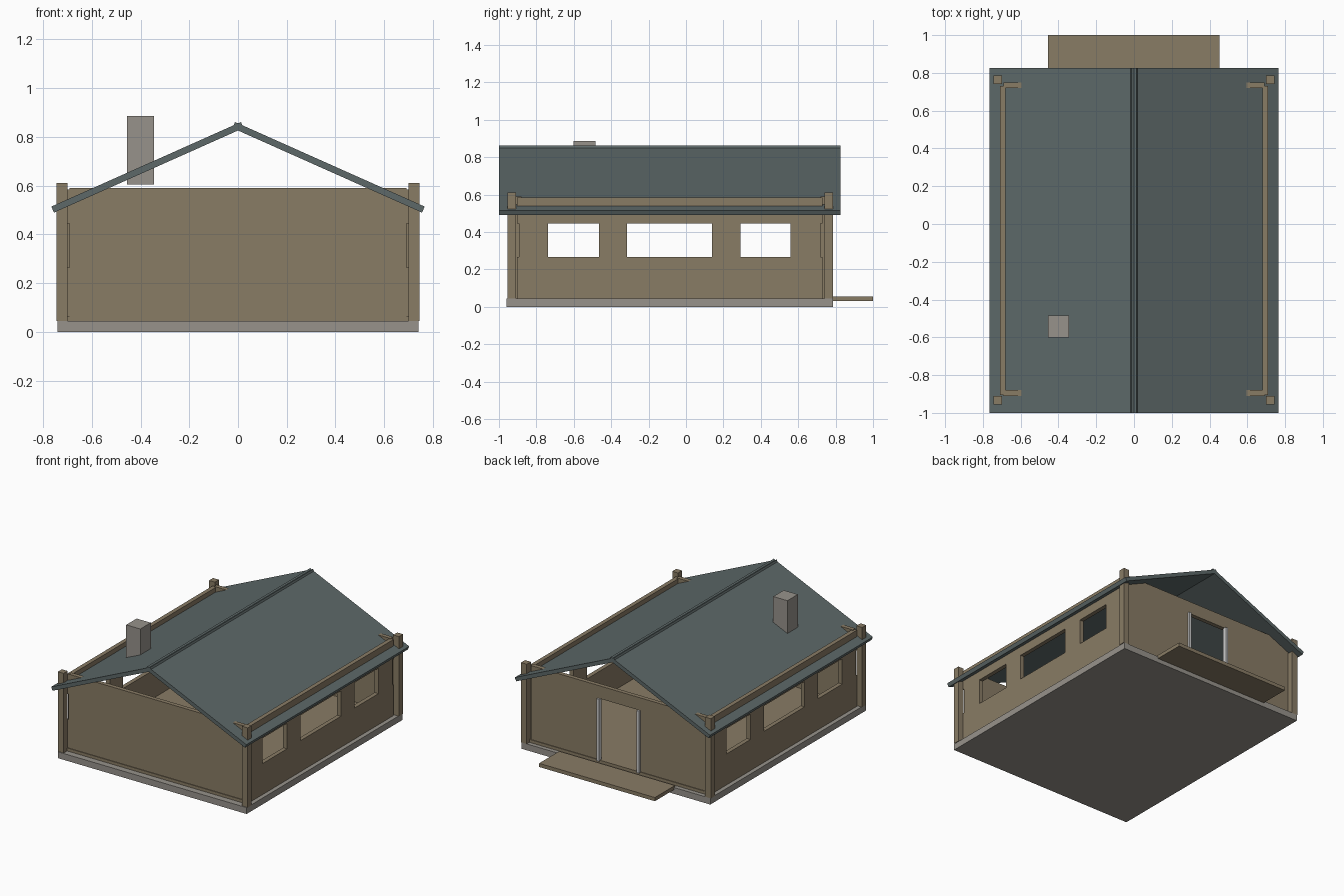
import bpy, bmesh
from math import atan2
from mathutils import Vector

if "Cube" in bpy.data.objects:
    bpy.data.objects.remove(bpy.data.objects["Cube"])


def material(name, rgb):
    m = bpy.data.materials.new(name)
    m.diffuse_color = (*rgb, 1)
    m.use_nodes = True
    m.node_tree.nodes["Principled BSDF"].inputs["Base Color"].default_value = m.diffuse_color
    return m


WOOD = material("timber", (0.25, 0.20, 0.13))
ROOF = material("roof_sheet", (0.11, 0.14, 0.14))
STONE = material("stone", (0.31, 0.29, 0.26))
TRIM = material("pale_trim", (0.55, 0.55, 0.53))


def extrude_profile(name, points, y0, y1, mat):
    """Extrude an x-z outline from y0 to y1."""
    bm = bmesh.new()
    face = bm.faces.new([bm.verts.new((x, y0, z)) for x, z in points])
    res = bmesh.ops.extrude_face_region(bm, geom=[face])
    verts = [v for v in res["geom"] if isinstance(v, bmesh.types.BMVert)]
    bmesh.ops.translate(bm, verts=verts, vec=(0, y1 - y0, 0))
    bmesh.ops.recalc_face_normals(bm, faces=bm.faces)
    mesh = bpy.data.meshes.new(name)
    bm.to_mesh(mesh)
    bm.free()
    ob = bpy.data.objects.new(name, mesh)
    bpy.context.collection.objects.link(ob)
    mesh.materials.append(mat)
    return ob


def box(name, x, y, z, mat=WOOD):
    pts = [(x[0], z[0]), (x[1], z[0]), (x[1], z[1]), (x[0], z[1])]
    return extrude_profile(name, pts, y[0], y[1], mat)


# Base and floor
box("foundation", (-0.74, 0.74), (-0.96, 0.785), (0, 0.045), STONE)
box("floor", (-0.70, 0.70), (-0.915, 0.755), (0.045, 0.066))

# Front wall, back wall in two halves with a door header
box("front_wall", (-0.692, 0.692), (-0.91, -0.88), (0.066, 0.59))
box("door_header", (-0.167, 0.167), (0.72, 0.75), (0.50, 0.59))

# Parts repeated on both sides
for side, s in (("left", -1), ("right", 1)):
    def span(a, b):
        return tuple(sorted((s * a, s * b)))

    box(f"back_wall_{side}", span(0.167, 0.692), (0.72, 0.75), (0.066, 0.59))
    box(f"door_jamb_{side}", span(0.147, 0.167), (0.735, 0.765), (0.06, 0.50), TRIM)

    # Side wall: lower panel, top rail and window piers
    wx = span(0.68, 0.71)
    box(f"side_wall_{side}", wx, (-0.904, 0.73), (0.045, 0.265))
    box(f"top_rail_{side}", wx, (-0.904, 0.73), (0.445, 0.585))
    for i, y in enumerate([(-0.893, -0.737), (-0.465, -0.315), (0.14, 0.292), (0.56, 0.718)]):
        box(f"window_pier_{side}_{i + 1}", wx, y, (0.265, 0.445))

    # Corner posts rising through the eaves
    for end, y in (("front", (-0.955, -0.91)), ("back", (0.74, 0.785))):
        box(f"corner_post_{side}_{end}", span(0.70, 0.745), y, (0.045, 0.61))

    # Roof slab, crossing the other one at the ridge
    eave, ridge = Vector((s * 0.766, 0.514)), Vector((-s * 0.012, 0.861))
    d = (ridge - eave).normalized()
    down = Vector((d.y, -d.x)) * 0.027
    if down.y > 0:
        down = -down
    extrude_profile(f"roof_{side}", [eave, ridge, ridge + down, eave + down], -1.0, 0.825, ROOF)

# Chimney and door deck
box("chimney", (-0.456, -0.345), (-0.602, -0.485), (0.605, 0.885), STONE)
box("deck", (-0.456, 0.452), (0.775, 1.0), (0.03, 0.056))
